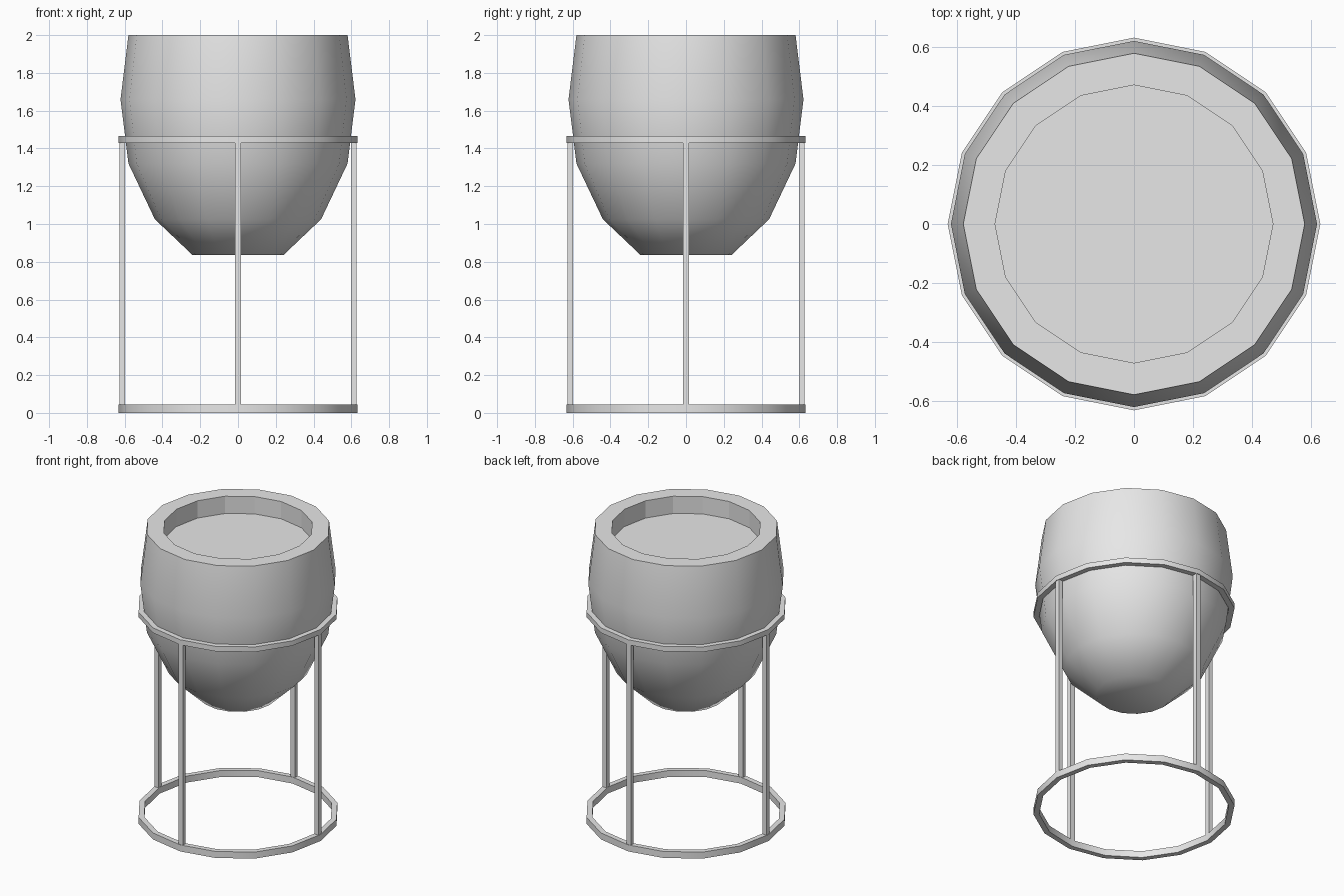
import bpy, bmesh, math
from mathutils import Matrix

SIDES = 16

cube = bpy.data.objects.get("Cube")
if cube:
    bpy.data.objects.remove(cube, do_unlink=True)

grey = bpy.data.materials.new("plain_grey")
grey.use_nodes = True
grey.diffuse_color = (0.8, 0.8, 0.8, 1)
grey.node_tree.nodes["Principled BSDF"].inputs["Base Color"].default_value = (0.8, 0.8, 0.8, 1)


def finish(name, bm, smooth_angle=None):
    bmesh.ops.recalc_face_normals(bm, faces=bm.faces)
    if smooth_angle is not None:
        for e in bm.edges:
            e.smooth = e.calc_face_angle(0) < math.radians(smooth_angle)
        for f in bm.faces:
            f.smooth = True
    mesh = bpy.data.meshes.new(name)
    bm.to_mesh(mesh)
    bm.free()
    mesh.materials.append(grey)
    obj = bpy.data.objects.new(name, mesh)
    bpy.context.collection.objects.link(obj)
    return obj


def lathe(bm, profile, closed):
    """Spin (radius, height) points into rings of quads."""
    rings = []
    for r, z in profile:
        angles = [2 * math.pi * i / SIDES for i in range(SIDES)]
        rings.append([bm.verts.new((r * math.cos(a), r * math.sin(a), z)) for a in angles])
    pairs = list(zip(rings, rings[1:]))
    if closed:
        pairs.append((rings[-1], rings[0]))
    else:
        bm.faces.new(rings[0])
        bm.faces.new(rings[-1])
    for a, b in pairs:
        for i in range(SIDES):
            j = (i + 1) % SIDES
            bm.faces.new((a[i], a[j], b[j], b[i]))


# Rounded pot with a thick rim and a sunken soil surface
bm = bmesh.new()
lathe(bm, [(0.24, 0.835), (0.44, 1.025), (0.58, 1.32), (0.622, 1.66),
           (0.58, 2.0), (0.472, 2.0), (0.472, 1.88)], closed=False)
pot = finish("pot", bm, 60)
for face in pot.data.polygons:
    inner = math.hypot(face.center.x, face.center.y) < 0.5 and face.center.z > 1.8
    if inner:
        face.use_smooth = False

# Stand rings: one on the floor, one holding the pot
for name, low, high in (("base_ring", 0, 0.045), ("holder_ring", 1.43, 1.465)):
    bm = bmesh.new()
    lathe(bm, [(0.633, low), (0.633, high), (0.597, high), (0.597, low)], closed=True)
    finish(name, bm, 30)

# Four square legs between the rings
for k, side in enumerate(("left", "back", "right", "front")):
    bm = bmesh.new()
    bmesh.ops.create_cube(bm, size=1)
    turn = Matrix.Rotation(k * math.pi / 2, 4, "Z")
    place = Matrix.Translation((0.613, 0, 0.7375))
    bm.transform(turn @ place @ Matrix.Diagonal((0.03, 0.034, 1.395, 1)))
    finish(side + "_leg", bm)
